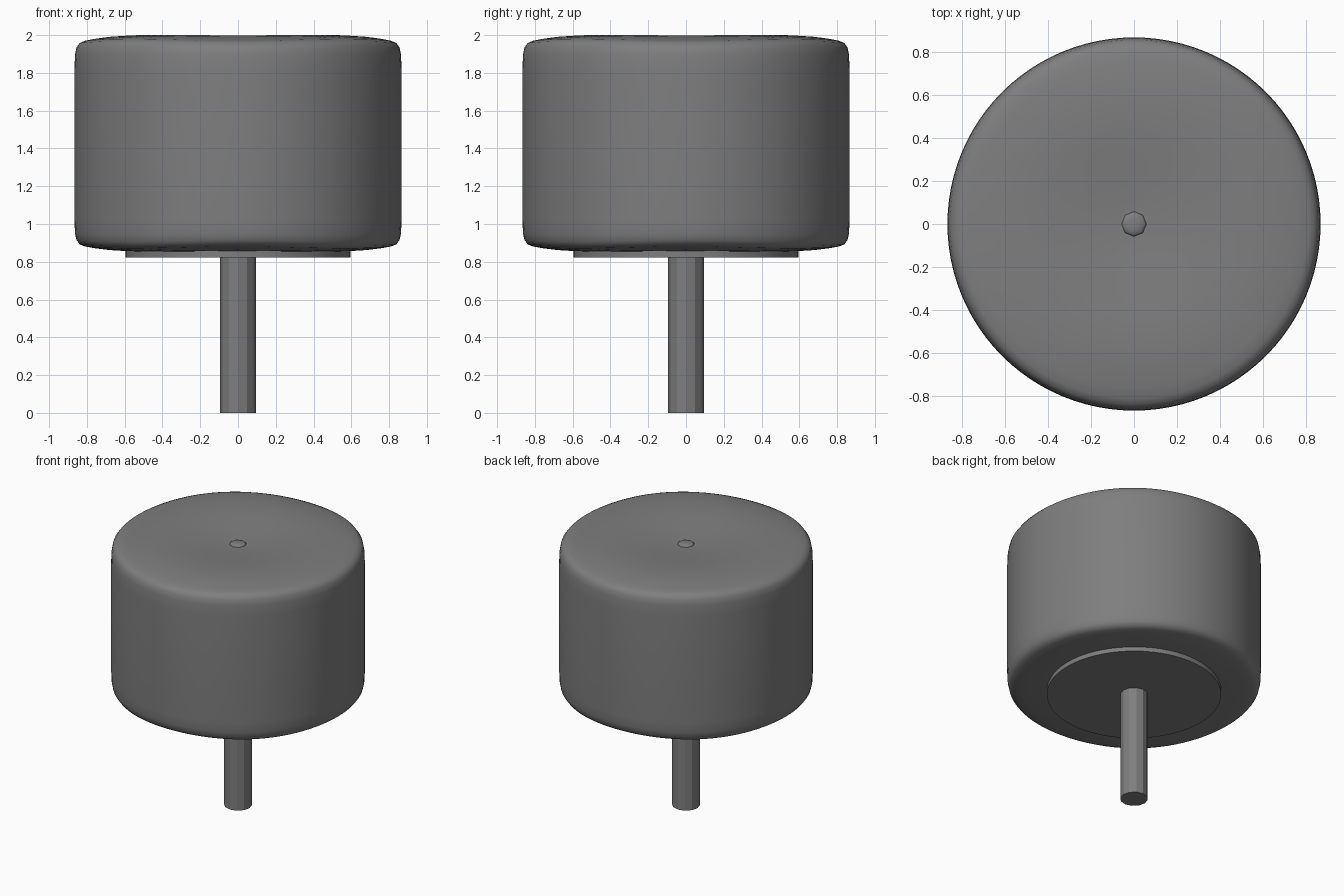
import bpy, bmesh, math

if "Cube" in bpy.data.objects:
    bpy.data.objects.remove(bpy.data.objects["Cube"])

# Dark grey used on every part
grey = bpy.data.materials.new("dark_grey")
grey.diffuse_color = (0.21, 0.21, 0.21, 1)
grey.use_nodes = True
grey.node_tree.nodes["Principled BSDF"].inputs["Base Color"].default_value = grey.diffuse_color


def finish(bm, name, smooth=None):
    bmesh.ops.recalc_face_normals(bm, faces=bm.faces)
    mesh = bpy.data.meshes.new(name)
    bm.to_mesh(mesh)
    bm.free()
    mesh.materials.append(grey)
    ob = bpy.data.objects.new(name, mesh)
    bpy.context.collection.objects.link(ob)
    if smooth is not None:
        bpy.ops.object.select_all(action='DESELECT')
        ob.select_set(True)
        bpy.context.view_layer.objects.active = ob
        bpy.ops.object.shade_smooth_by_angle(angle=math.radians(smooth))
    return ob


def lathe(name, profile, sides, wave=0.0, smooth=None):
    """Spin (radius, z, wave weight) points; the wave fills the rim out at the diagonals."""
    bm = bmesh.new()
    rings = []
    for r, z, w in profile:
        ring = []
        for i in range(sides):
            a = 2 * math.pi * i / sides
            dz = wave * w * (1 - math.cos(4 * a)) / 2
            ring.append(bm.verts.new((r * math.cos(a), r * math.sin(a), z + dz)))
        rings.append(ring)
    for lo, hi in zip(rings, rings[1:]):
        for i in range(sides):
            j = (i + 1) % sides
            bm.faces.new((lo[i], lo[j], hi[j], hi[i]))
    # close both ends with triangle fans
    for ring, z in ((rings[0], profile[0][1]), (rings[-1], profile[-1][1])):
        c = bm.verts.new((0, 0, z))
        for i in range(sides):
            bm.faces.new((c, ring[i], ring[(i + 1) % sides]))
    return finish(bm, name, smooth)


# Padded seat: dished, softly crowned top; rim slightly fuller at the diagonals
lower = [(0.05, 0.865, 0), (0.40, 0.856, 0), (0.55, 0.854, 0.1), (0.68, 0.862, 0.4),
         (0.76, 0.872, 0.7), (0.81, 0.881, 1), (0.838, 0.892, 1), (0.855, 0.915, 0.9),
         (0.863, 0.95, 0.5), (0.866, 1.02, 0.1)]
upper = [(0.866, 1.82, 0.1), (0.863, 1.895, 0.5), (0.855, 1.935, 0.9), (0.838, 1.958, 1),
         (0.81, 1.97, 1), (0.76, 1.98, 0.7), (0.68, 1.991, 0.4), (0.56, 1.999, 0.1),
         (0.42, 1.993, 0), (0.25, 1.978, 0), (0.12, 1.967, 0), (0.04, 1.964, 0)]
lower = [(r, z, -w) for r, z, w in lower]
lathe("seat_cushion", lower + upper, 96, wave=0.01, smooth=60)

# Button in the middle of the top
lathe("top_button", [(0.058, 1.94, 0), (0.058, 1.966, 0), (0.048, 1.974, 0), (0.025, 1.978, 0)],
      8, smooth=50)

# Base plate under the cushion
lathe("base_plate", [(0.595, 0.822, 0), (0.595, 0.875, 0)], 64, smooth=30)

# Faceted post
lathe("post", [(0.095, 0.0, 0), (0.095, 0.85, 0)], 12)
